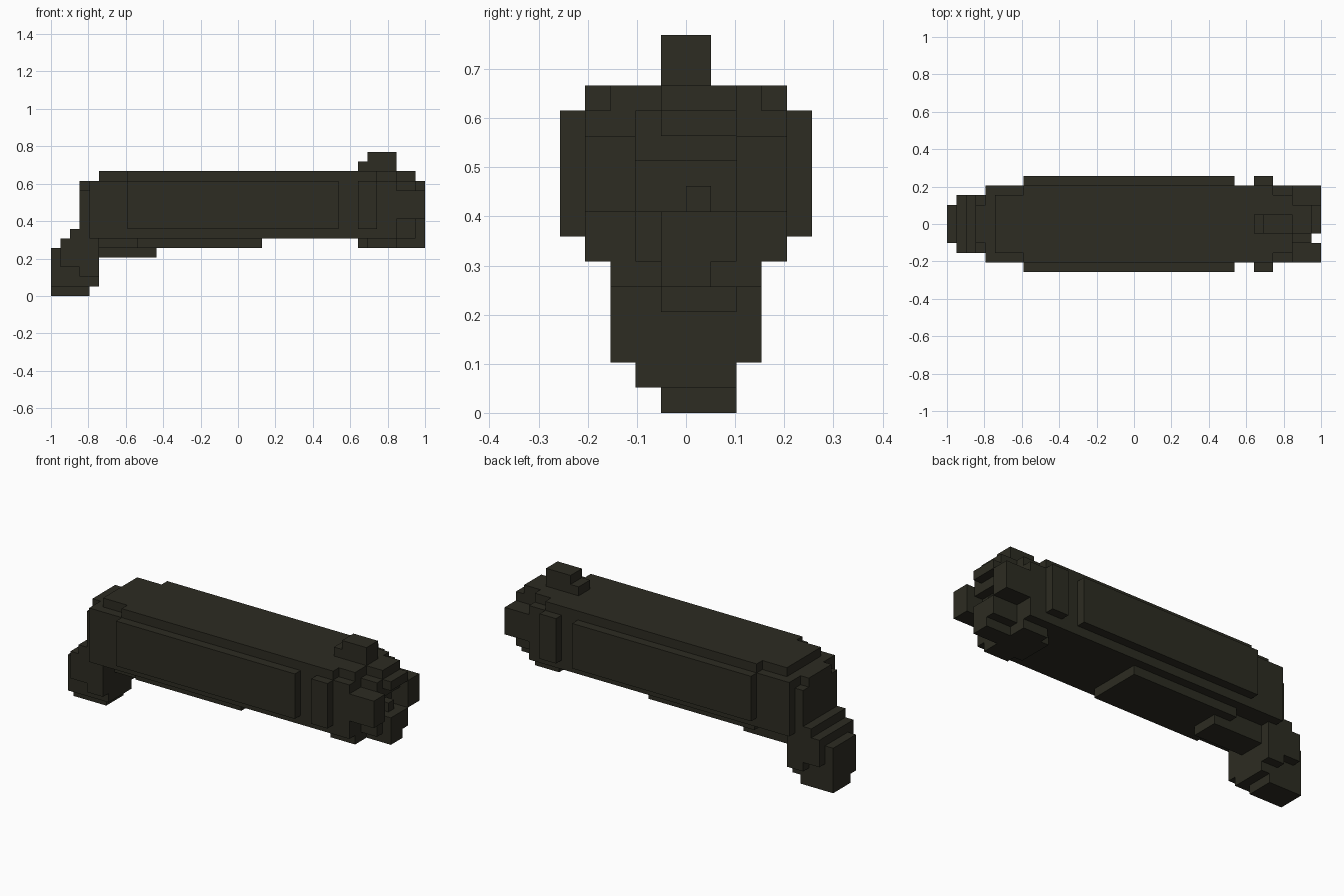
import bpy, bmesh

if "Cube" in bpy.data.objects:
    bpy.data.objects.remove(bpy.data.objects["Cube"])

U = 2 / 39  # one block; the model is 39 x 10 x 15 blocks

mat = bpy.data.materials.new("dark olive grey")
mat.diffuse_color = (0.026, 0.025, 0.016, 1)
mat.use_nodes = True
mat.node_tree.nodes["Principled BSDF"].inputs["Base Color"].default_value = mat.diffuse_color


def part(name, *boxes):
    """One object from boxes (x0, x1, y0, y1, z0, z1) in block units."""
    bm = bmesh.new()
    for x0, x1, y0, y1, z0, z1 in boxes:
        geo = bmesh.ops.create_cube(bm, size=1)
        for v in geo["verts"]:
            v.co = ((x0 if v.co.x < 0 else x1) * U - 1,
                    (y0 if v.co.y < 0 else y1) * U,
                    (z0 if v.co.z < 0 else z1) * U)
    me = bpy.data.meshes.new(name)
    bm.to_mesh(me)
    bm.free()
    me.materials.append(mat)
    ob = bpy.data.objects.new(name, me)
    bpy.context.collection.objects.link(ob)
    return ob


# long main body with stepped rear end
part("main_body",
     (4, 34, -4, 4, 6, 12),
     (5, 8, -3, 3, 12, 13),
     (8, 34, -4, 4, 12, 13))
part("rear_cap",
     (3, 4, -3, 3, 6, 11),
     (3, 4, -2, 2, 11, 12))

# raised side panels and lugs
for s, side in ((-1, "front"), (1, "back")):
    y0, y1 = sorted((s * 4, s * 5))
    part(side + "_side_panel", (8, 30, y0, y1, 7, 12))
    part(side + "_lug", (32, 34, y0, y1, 7, 12))

# plates under the body
part("underside_plate",
     (9, 22, -3, 3, 5, 6),
     (5, 9, -2, 2, 5, 6))
part("lower_underside_plate", (5, 11, -1, 2, 4, 5))

# nose: core, two side blocks, upper ledge and lower block
part("nose_core",
     (34, 36, -4, 4, 6, 12),
     (34, 36, -3, 3, 12, 13),
     (36, 37, -2, 2, 8, 10),
     (37, 38, 0, 1, 8, 9),
     (36, 38, -2, 2, 10, 12),
     (36, 38, -1, 2, 12, 13))
part("nose_ledge", (38, 39, -1, 2, 11, 12))
part("nose_front_block", (36, 39, -4, -2, 8, 11))
part("nose_back_block", (36, 39, 2, 4, 8, 11))
part("nose_lower_block",
     (36, 38, -2, 2, 6, 8),
     (38, 39, -1, 2, 6, 8),
     (36, 39, -1, 1, 5, 6),
     (33, 36, -3, 3, 5, 6),
     (32, 33, -2, 2, 5, 6))

# sight knob on top
part("top_knob",
     (32, 36, -1, 1, 13, 14),
     (33, 36, -1, 1, 14, 15))

# stepped foot at the rear
part("rear_foot",
     (1, 5, -3, 3, 3, 6),
     (3, 5, -3, 3, 2, 3),
     (2, 4, -3, 3, 6, 7),
     (0, 1, -2, 2, 1, 5),
     (1, 5, -2, 2, 1, 3))
part("rear_foot_sole", (0, 4, -1, 2, 0, 1))
